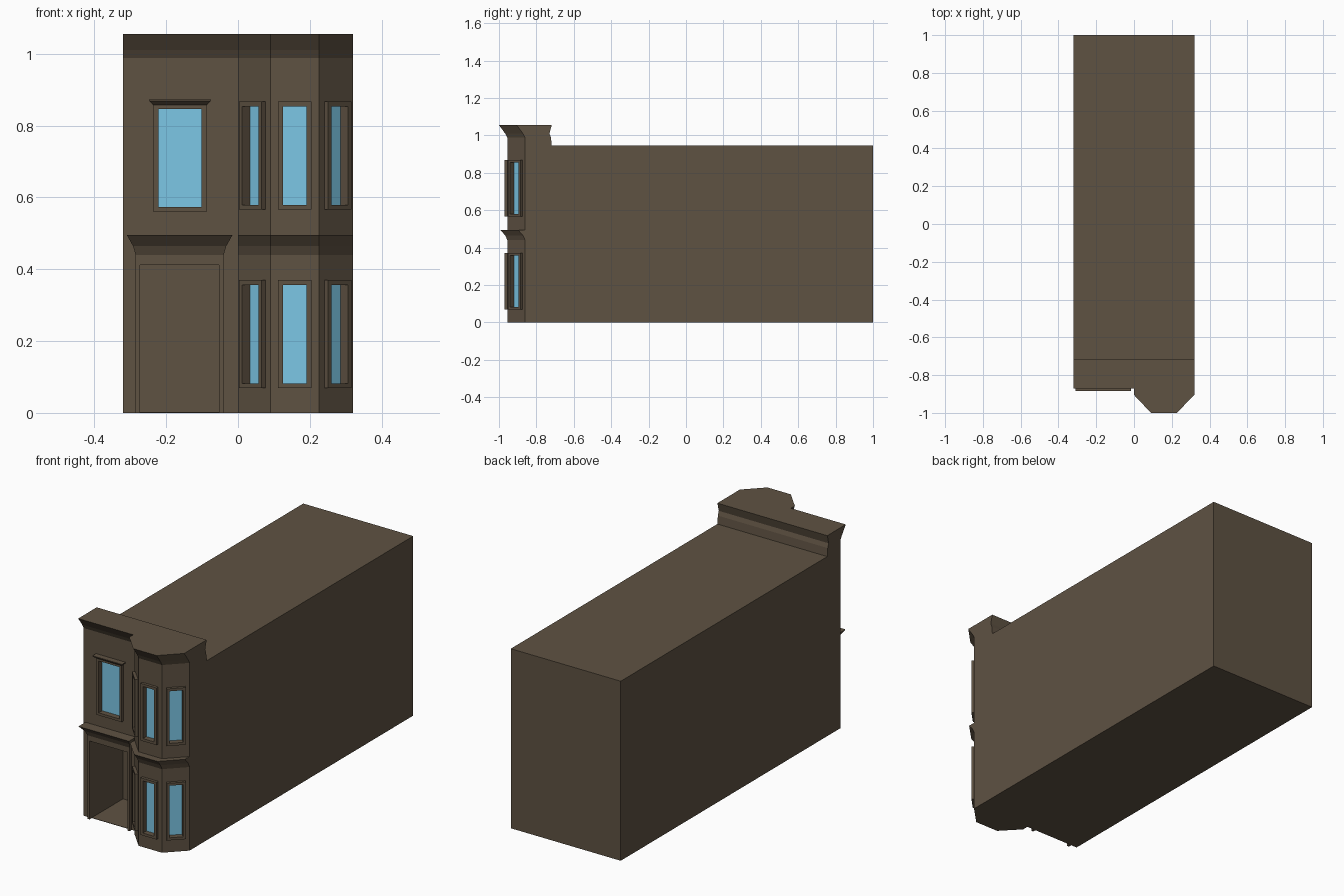
import bpy, bmesh, math
from mathutils import Matrix, Vector

if "Cube" in bpy.data.objects:
    bpy.data.objects.remove(bpy.data.objects["Cube"])


def material(name, rgb):
    m = bpy.data.materials.new(name)
    m.diffuse_color = (*rgb, 1)
    m.use_nodes = True
    m.node_tree.nodes["Principled BSDF"].inputs["Base Color"].default_value = m.diffuse_color
    return m


STONE = material("brown_stone", (0.113, 0.084, 0.055))
GLASS = material("blue_glass", (0.2, 0.57, 0.79))


def finish(name, bm, mat=STONE, matrix=Matrix()):
    bmesh.ops.recalc_face_normals(bm, faces=bm.faces)
    me = bpy.data.meshes.new(name)
    bm.to_mesh(me)
    bm.free()
    me.materials.append(mat)
    ob = bpy.data.objects.new(name, me)
    ob.matrix_world = matrix
    bpy.context.collection.objects.link(ob)
    return ob


def loft(name, rings, matrix=Matrix()):
    """Closed solid through stacked rings of 3D points."""
    bm = bmesh.new()
    vs = [[bm.verts.new(p) for p in r] for r in rings]
    n = len(vs[0])
    for a, b in zip(vs, vs[1:]):
        for i in range(n):
            j = (i + 1) % n
            bm.faces.new((a[i], a[j], b[j], b[i]))
    bm.faces.new(vs[0][::-1])
    bm.faces.new(vs[-1])
    return finish(name, bm, matrix=matrix)


def plan_ring(front, z, dy, back):
    """Plan outline: front line pushed out by dy, straight back edge."""
    pts = [(x, y + dy, z) for x, y in front]
    return pts + [(front[-1][0], back, z), (front[0][0], back, z)]


def rect_ring(x0, x1, y0, y1, z):
    return [(x0, y0, z), (x1, y0, z), (x1, y1, z), (x0, y1, z)]


def frame(name, w, h, border, depth, matrix, sill=True):
    """Raised border around an opening; local origin at bottom centre, -y outward."""
    bm = bmesh.new()
    b, s = border, border if sill else 0
    outer = [(-w/2, 0), (-w/2, h), (w/2, h), (w/2, 0)]
    inner = [(-w/2+b, s), (-w/2+b, h-b), (w/2-b, h-b), (w/2-b, s)]
    ob, of, ib, inf = [[bm.verts.new((x, y, z)) for x, z in loop]
                       for loop, y in ((outer, 0), (outer, -depth), (inner, 0), (inner, -depth))]
    for i in range(4 if sill else 3):
        j = (i + 1) % 4
        for q in ((of, inf), (ob, of), (inf, ib), (ib, ob)):
            bm.faces.new((q[0][i], q[0][j], q[1][j], q[1][i]))
    if not sill:
        for i in (0, 3):
            bm.faces.new((ob[i], of[i], inf[i], ib[i]))
    return finish(name, bm, matrix=matrix)


WALL = -0.827
BAY = [(0, -0.86), (0.09, -0.955), (0.226, -0.955), (0.32, -0.86)]
FRONT = [(-0.32, WALL), (0, WALL)] + BAY

# Main block and flared parapet
body = loft("building_body", [plan_ring(FRONT, z, 0, 1) for z in (0, 0.945)])
loft("parapet_cornice", [plan_ring(FRONT, z, dy, back) for z, dy, back in
     ((0.945, 0, -0.718), (0.988, 0, -0.722), (1.01, -0.012, -0.73), (1.055, -0.045, -0.718))])

# Cornice between the bay's two storeys
loft("bay_cornice", [plan_ring(BAY, z, dy, -0.8) for z, dy in
     ((0.44, 0), (0.465, -0.012), (0.495, -0.038))])

# Doorway surround and hood
frame("door_surround", 0.245, 0.44, 0.0125, 0.018, Matrix.Translation((-0.1625, WALL, 0)), sill=False)
loft("door_hood", [rect_ring(-0.1625-w, -0.1625+w, y, WALL+0.01, z) for w, y, z in
     ((0.1225, -0.845, 0.427), (0.1225, -0.845, 0.44), (0.13, -0.857, 0.465), (0.147, -0.885, 0.495))])

# Openings: door recess plus one pocket per window
cuts = bmesh.new()


def cut_box(w, depth, z0, z1, matrix):
    m = matrix @ Matrix.Translation((0, depth/2 - 0.02, (z0+z1)/2))
    bmesh.ops.create_cube(cuts, matrix=m @ Matrix.Diagonal((w, depth+0.04, z1-z0, 1)))


def window(name, x, y, z, w, h, angle, border=0.0135, recess=0.015):
    m = Matrix.Translation((x, y, z)) @ Matrix.Rotation(angle, 4, 'Z')
    frame(name + "_frame", w, h, border, 0.015, m)
    cut_box(w - 2*border, recess, border, h - border, m)
    bm = bmesh.new()
    gx = w/2 - border
    bm.faces.new([bm.verts.new((px, recess - 0.001, pz)) for px, pz in
                  ((-gx, border), (gx, border), (gx, h-border), (-gx, h-border))])
    finish(name + "_glass", bm, GLASS, m)


cut_box(0.22, 0.26, 0.002, 0.4275 - 0.015, Matrix.Translation((-0.1625, WALL, 0)))
# Bay windows on all three facets and both storeys
for side, (a, b) in zip(("left", "middle", "right"), zip(BAY, BAY[1:])):
    mid = (Vector(a) + Vector(b)) / 2
    ang = math.atan2(b[1] - a[1], b[0] - a[0])
    for level, z in (("lower", 0.069), ("upper", 0.566)):
        window(f"{level}_{side}_bay_window", mid.x, mid.y, z, 0.092, 0.301, ang)

# Window over the door with its flared header
window("upper_window", -0.1615, WALL, 0.56, 0.147, 0.3, 0)
loft("window_header", [rect_ring(-0.1615-w, -0.1615+w, y, WALL+0.005, z) for w, y, z in
     ((0.0735, WALL-0.015, 0.857), (0.086, WALL-0.03, 0.869), (0.086, WALL-0.03, 0.873))])

# Lintel infill between surround and opening
loft("door_lintel", [rect_ring(-0.2725, -0.0525, WALL-0.018, WALL+0.01, z) for z in (0.4125, 0.428)])

cutter = finish("opening_cutter", cuts)
cutter.hide_render = True
cutter.hide_viewport = False
cutter.display_type = 'WIRE'
mod = body.modifiers.new("openings", 'BOOLEAN')
mod.operation = 'DIFFERENCE'
mod.solver = 'EXACT'
mod.object = cutter
